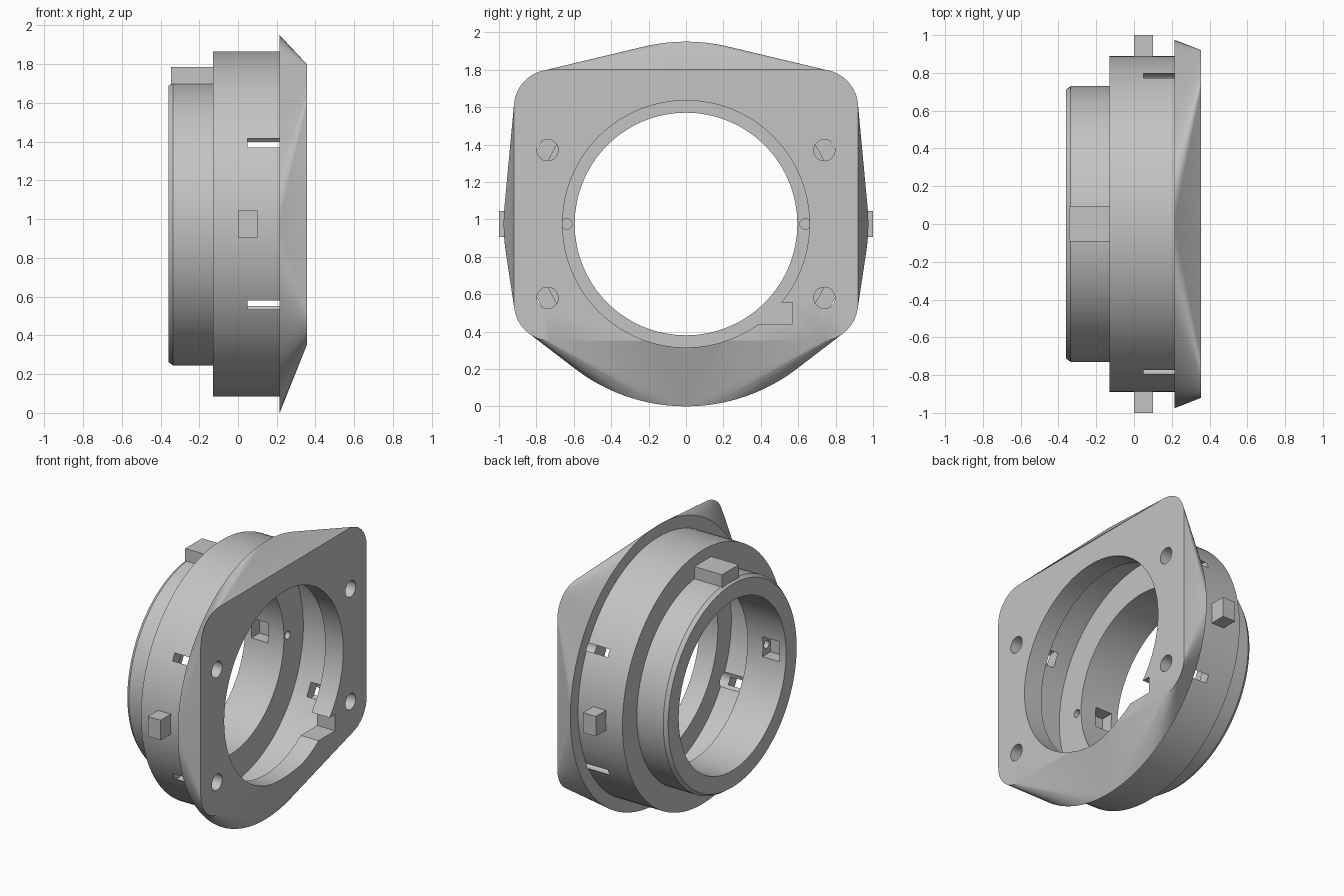
import bpy, bmesh
from math import sin, cos, pi, radians
from mathutils import Matrix

cube = bpy.data.objects.get("Cube")
if cube:
    bpy.data.objects.remove(cube, do_unlink=True)

CZ = 0.975          # height of the ring axis, which runs along x
SEG = 128

grey = bpy.data.materials.new("plain_grey")
grey.use_nodes = True
grey.diffuse_color = (0.55, 0.55, 0.55, 1)
grey.node_tree.nodes["Principled BSDF"].inputs["Base Color"].default_value = (0.55, 0.55, 0.55, 1)


def make(name, bm):
    bmesh.ops.recalc_face_normals(bm, faces=bm.faces)
    me = bpy.data.meshes.new(name)
    bm.to_mesh(me)
    bm.free()
    me.materials.append(grey)
    ob = bpy.data.objects.new(name, me)
    bpy.context.collection.objects.link(ob)
    return ob


def box(name, x, y, z):
    bm = bmesh.new()
    size = [b - a for a, b in (x, y, z)]
    mid = [(a + b) / 2 for a, b in (x, y, z)]
    bmesh.ops.create_cube(bm, size=1, matrix=Matrix.Translation(mid) @ Matrix.Diagonal((*size, 1)))
    return make(name, bm)


def rod(name, x0, x1, r, y=0, z=CZ, seg=32):
    bm = bmesh.new()
    place = Matrix.Translation(((x0 + x1) / 2, y, z)) @ Matrix.Rotation(pi / 2, 4, 'Y')
    bmesh.ops.create_cone(bm, cap_ends=True, segments=seg, radius1=r, radius2=r,
                          depth=x1 - x0, matrix=place)
    return make(name, bm)


def lathe(name, profile):
    # closed (x, radius) profile turned about the ring axis
    bm = bmesh.new()
    rings = []
    for i in range(SEG):
        a = 2 * pi * i / SEG
        rings.append([bm.verts.new((x, r * cos(a), CZ + r * sin(a))) for x, r in profile])
    n = len(profile)
    for i in range(SEG):
        p, q = rings[i], rings[(i + 1) % SEG]
        for j in range(n):
            k = (j + 1) % n
            bm.faces.new((p[j], p[k], q[k], q[j]))
    return make(name, bm)


def finish(ob, cutters=()):
    bpy.ops.object.select_all(action='DESELECT')
    ob.select_set(True)
    bpy.context.view_layer.objects.active = ob
    for c in cutters:
        c.hide_render = True
        m = ob.modifiers.new("cut", 'BOOLEAN')
        m.operation, m.solver, m.object = 'DIFFERENCE', 'EXACT', c
        bpy.ops.object.modifier_apply(modifier=m.name)
    bpy.ops.object.shade_smooth_by_angle(angle=radians(25))


# bolt holes through the flange and into the ring wall
bolts = [rod("bolt_cutter", 0.05, 0.5, 0.057, y, z)
         for y in (-0.74, 0.74) for z in (0.58, 1.37)]

# stepped ring: spigot, shoulder and wide hollow barrel
body = lathe("ring_body", [
    (-0.36, 0.595), (-0.36, 0.712), (-0.335, 0.73), (-0.13, 0.73), (-0.13, 0.89),
    (0.216, 0.89), (0.216, 0.81), (-0.06, 0.81), (-0.06, 0.595)])
pockets = []
for s in (-1, 1):
    pockets.append(box("pocket_cutter", (-0.31, -0.18), sorted((s * 0.5, s * 0.68)),
                       (CZ - 0.07, CZ + 0.07)))
    pockets.append(rod("pin_cutter", -0.25, 0.0, 0.028, s * 0.637))
finish(body, bolts + pockets)

# flange: hull from a round back edge to a rounded rectangular front
bm = bmesh.new()
for i in range(SEG):
    a = 2 * pi * i / SEG
    bm.verts.new((0.215, 0.975 * cos(a), CZ + 0.975 * sin(a)))
R = 0.2
corners = ((0.92 - R, 1.80 - R), (R - 0.92, 1.80 - R), (R - 0.92, 0.35 + R), (0.92 - R, 0.35 + R))
for q, (y, z) in enumerate(corners):
    for i in range(17):
        a = (q + i / 16) * pi / 2
        bm.verts.new((0.355, y + R * cos(a), z + R * sin(a)))
bmesh.ops.convex_hull(bm, input=bm.verts)
bmesh.ops.dissolve_limit(bm, angle_limit=radians(0.05), verts=bm.verts, edges=bm.edges)
flange = make("flange", bm)
bore = rod("bore_cutter", 0.1, 0.5, 0.66, seg=SEG)
notch = box("notch_cutter", (0.1, 0.5), (0.3, 0.57), (0.44, 0.555))
finish(flange, [bore, notch] + bolts)

# side tabs and the key on top of the spigot
for side, s in (("right", -1), ("left", 1)):
    box(side + "_tab", (0.0, 0.1), sorted((s * 0.86, s)), (0.905, 1.045))
box("top_key", (-0.345, -0.12), (-0.093, 0.093), (1.65, 1.785))

for c in bolts + pockets + [bore, notch]:
    bpy.data.objects.remove(c, do_unlink=True)
